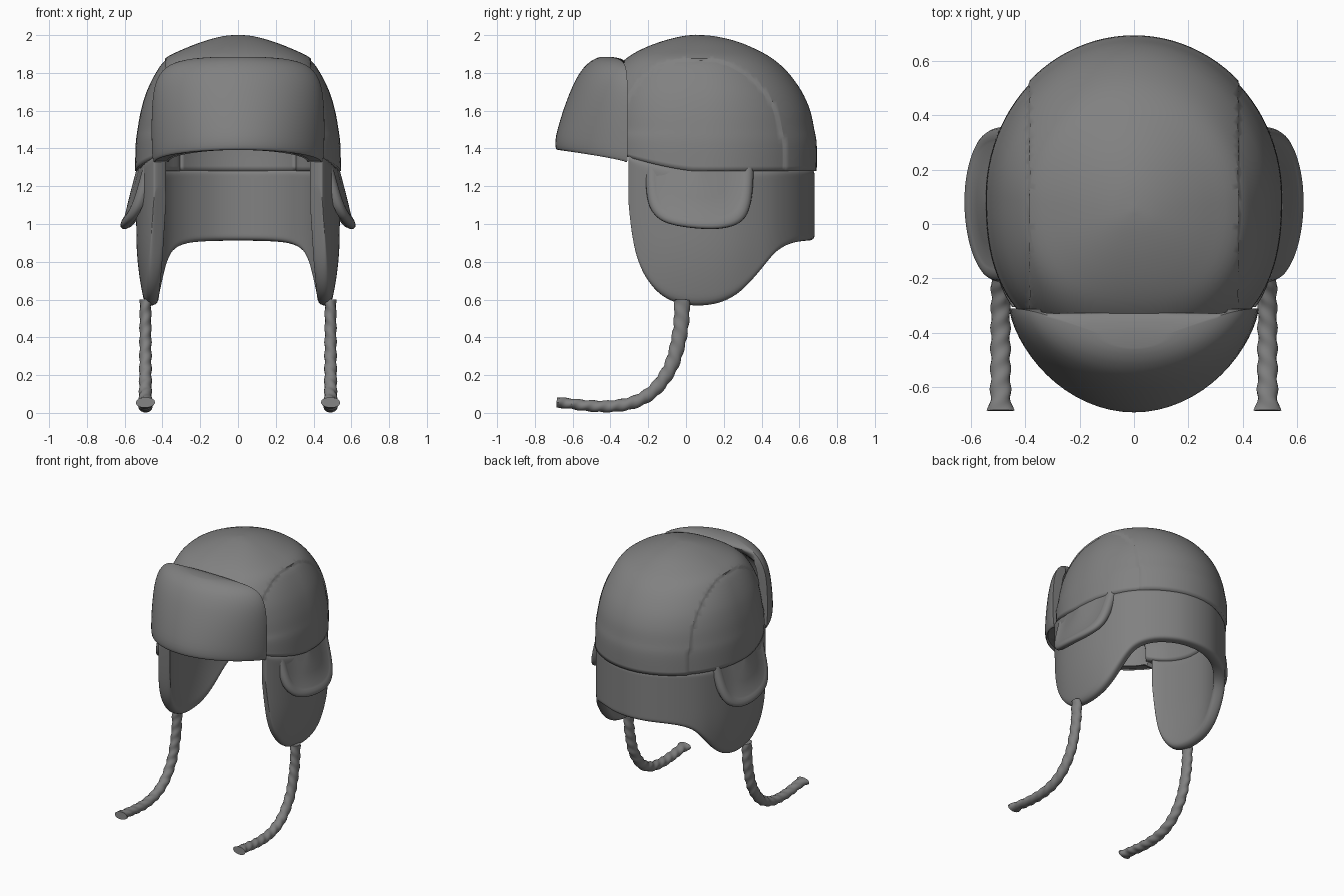
import bpy, bmesh, math
from mathutils import Vector

if "Cube" in bpy.data.objects:
    bpy.data.objects.remove(bpy.data.objects["Cube"])

mat = bpy.data.materials.new("grey fabric")
mat.diffuse_color = (0.22, 0.22, 0.22, 1)
mat.use_nodes = True
mat.node_tree.nodes["Principled BSDF"].inputs["Base Color"].default_value = mat.diffuse_color


def spline(pts, n):
    """Catmull-Rom resample of tuples, n steps per span."""
    out = []
    for i in range(len(pts) - 1):
        p0, p1, p2, p3 = (Vector(pts[max(0, min(len(pts) - 1, i + k))]) for k in (-1, 0, 1, 2))
        for s in range(n):
            t = s / n
            out.append(p1 + (p2 - p0) * (t / 2) + (p0 * 2 - p1 * 5 + p2 * 4 - p3) * (t * t / 2)
                       + (p1 * 3 - p0 - p2 * 3 + p3) * (t ** 3 / 2))
    return out + [Vector(pts[-1])]


def loft(rings, closed=False):
    bm = bmesh.new()
    grid = [[bm.verts.new(p) for p in r] for r in rings]
    m = len(grid[0])
    for r, s in zip(grid, grid[1:]):
        for k in range(m if closed else m - 1):
            q = (k + 1) % m
            bm.faces.new((r[k], s[k], s[q], r[q]))
    return bm, grid


def finish(bm, name, recalc=True):
    bmesh.ops.remove_doubles(bm, verts=bm.verts, dist=1e-5)
    if recalc:
        bmesh.ops.recalc_face_normals(bm, faces=bm.faces)
    me = bpy.data.meshes.new(name)
    bm.to_mesh(me)
    bm.free()
    me.materials.append(mat)
    ob = bpy.data.objects.new(name, me)
    bpy.context.collection.objects.link(ob)
    bpy.ops.object.select_all(action='DESELECT')
    ob.select_set(True)
    bpy.context.view_layer.objects.active = ob
    bpy.ops.object.shade_smooth_by_angle(angle=math.radians(42))
    return ob


def mirror(ob):
    ob.modifiers.new("mirror", 'MIRROR').use_axis = (True, False, False)


def solid(ob, thick):
    mod = ob.modifiers.new("thickness", 'SOLIDIFY')
    mod.thickness, mod.offset = thick, -1


def rim(y):
    return 1.28 + 0.12 * min(1, max(0, (-y + 0.05) / 0.5)) ** 1.4


# crown: rows of (z, half width, front y, back y, centre y)
rows = spline([(1.28, .545, -.47, .683, .10), (1.42, .542, -.47, .683, .10), (1.5, .532, -.46, .67, .10),
               (1.6, .514, -.45, .648, .10), (1.7, .484, -.43, .603, .10), (1.8, .435, -.38, .53, .09),
               (1.87, .38, -.31, .45, .08), (1.92, .28, -.225, .36, .07), (1.96, .175, -.12, .26, .06),
               (1.985, .08, -.02, .15, .05), (1.993, .001, .049, .051, .05)], 4)
rings = []
for z, rx, yf, yb, cy in rows:
    ring = []
    for k in range(96):
        a = 2 * math.pi * k / 96
        c, s = math.cos(a), math.sin(a)
        e = 2 / (2.5 if s < 0 else 2.0)
        x = rx * math.copysign(abs(c) ** e, c)
        y = cy + (yb - cy if s > 0 else cy - yf) * math.copysign(abs(s) ** e, s)
        # the bottom hem rises towards the front
        w = max(0, (1.5 - z) / 0.22)
        ring.append((x, y, z + (rim(y) - 1.28) * w))
    rings.append(ring)
bm, _ = loft(rings, True)
bmesh.ops.remove_doubles(bm, verts=bm.verts, dist=0.004)
# stepped seams: the middle panel stands proud of the side panels
for x in (-.386, -.376, .376, .386):
    bmesh.ops.bisect_plane(bm, geom=bm.verts[:] + bm.edges[:] + bm.faces[:],
                           plane_co=(x, 0, 0), plane_no=(1, 0, 0))
bmesh.ops.recalc_face_normals(bm, faces=bm.faces)
bm.normal_update()
for v, n in [(v, v.normal.copy()) for v in bm.verts if abs(v.co.x) < .381]:
    v.co += n * 0.009
# open the front, where the front flap takes over
bmesh.ops.bisect_plane(bm, geom=bm.verts[:] + bm.edges[:] + bm.faces[:],
                       plane_co=(0, -.345, 0), plane_no=(0, -1, 0), clear_outer=True)
crown = finish(bm, "crown", False)
solid(crown, 0.085)

# neck band and ear flaps: one wall, lower edge given as (y, z)
edge = [(-.312, 1.2), (-.302, 1.05), (-.285, .9), (-.258, .78), (-.2, .67), (-.11, .588), (0, .558),
        (.1, .556), (.2, .575), (.3, .63), (.4, .745), (.45, .81), (.5, .863), (.58, .9),
        (.65, .908), (.675, .91), (.683, .91)]
cols = []
for y, zb in edge:
    t = min(1, abs(y - .1) / .583)
    x = .54 * (1 - t ** (2.6 if y < .1 else 2)) ** (1 / 2.6 if y < .1 else .5)
    top = rim(y) + 0.012
    col = []
    for r in range(11):
        z = zb + (top - zb) * r / 10
        col.append((x * (1 - .085 * (max(0, .95 - z) / .38) ** 2), y, z))
    cols.append(col)
bm, _ = loft(cols)
band = finish(bm, "neck_band_and_ear_flaps", False)
mirror(band)
solid(band, 0.08)
sub = band.modifiers.new("round", 'SUBSURF')
sub.levels = sub.render_levels = 2

# front flap: hollow crescent slices (z, half width, end y, outer y, inner y)
slices = [(1.4, .435, -.32, -.66, -.635), (1.392, .44, -.315, -.675, -.615), (1.405, .45, -.31, -.69, -.605),
          (1.47, .456, -.31, -.687, -.6), (1.6, .456, -.31, -.65, -.56), (1.73, .44, -.31, -.6, -.5),
          (1.81, .4, -.315, -.555, -.38), (1.853, .335, -.33, -.515, -.325), (1.875, .24, -.36, -.48, -.345),
          (1.884, .13, -.4, -.455, -.39)]
N = 32
rings = []
for z, X, ye, yf, yb in spline(slices, 3):
    def arc(X, depth):
        pts = []
        for k in range(N + 1):
            a = math.pi * k / N
            s = max(0, math.sin(a))
            drop = .065 * (1 - s) * min(1, max(0, (1.65 - z) / .2))
            pts.append((X * math.cos(a), ye + (depth - ye) * s ** 1.3, z - drop))
        return pts
    inner = X - .07 * min(1, max(.1, (1.86 - z) / .06))
    rings.append(arc(X, yf) + arc(inner, yb)[::-1])
bm, grid = loft(rings, True)
for r in (grid[0], grid[-1]):
    for k in range(N):
        bm.faces.new((r[k], r[k + 1], r[2 * N - k], r[2 * N + 1 - k]))
finish(bm, "front_flap")

# small side flaps: U-shaped outline with a raised border, tilted outward
outline = spline([(-.215, 1.3), (-.207, 1.15), (-.175, 1.06), (-.1, 1.005), (.05, .977), (.2, .978),
                  (.3, 1.02), (.345, 1.12), (.36, 1.3)], 5)
layers = [(.001, -.04), (.5, -.04), (.9, -.04), (.97, -.032), (1, -.012), (.995, .004), (.97, .014), (.93, .019),
          (.88, .018), (.83, .013), (.8, .008), (.5, .01), (.001, .01)]
rings = []
for s, d in layers:
    ring = []
    for y, z in outline:
        y, z = .07 + (y - .07) * s, 1.3 + (z - 1.3) * s
        ring.append((.525 + .078 * (1.3 - z) / .3 - .05 * ((y - .07) / .28) ** 2 + d, y, z))
    rings.append(ring)
bm, _ = loft(rings)
mirror(finish(bm, "side_flap"))

# cords: lumpy oval section along the path (y, z), flared end
path = spline([(-.02, .6), (-.028, .45), (-.06, .3), (-.105, .2), (-.18, .11), (-.28, .055), (-.4, .035),
               (-.52, .038), (-.62, .05), (-.685, .055)], 12)
rings, dist = [], 0
for i, p in enumerate(path):
    a, b = path[max(0, i - 1)], path[min(len(path) - 1, i + 1)]
    tan = (b - a).normalized()
    nrm = Vector((-tan.y, tan.x))
    dist += (p - a).length
    f = i / (len(path) - 1)
    end = max(0, 1 - (1 - f) * 12)
    rx, rn = .03 + .008 * f + .01 * end, .042 - .016 * f + .004 * end
    ring = []
    for k in range(14):
        t = 2 * math.pi * k / 14
        lump = 1 + .08 * math.cos(2 * (t - dist * math.pi / .075))
        dx, dn = rx * lump * math.cos(t), rn * lump * math.sin(t)
        ring.append((.49 + dx, p.x + nrm.x * dn, max(0.003, p.y + nrm.y * dn)))
    rings.append(ring)
bm, grid = loft(rings, True)
bm.faces.new(grid[-1])
bm.faces.new(grid[0])
mirror(finish(bm, "cord"))
